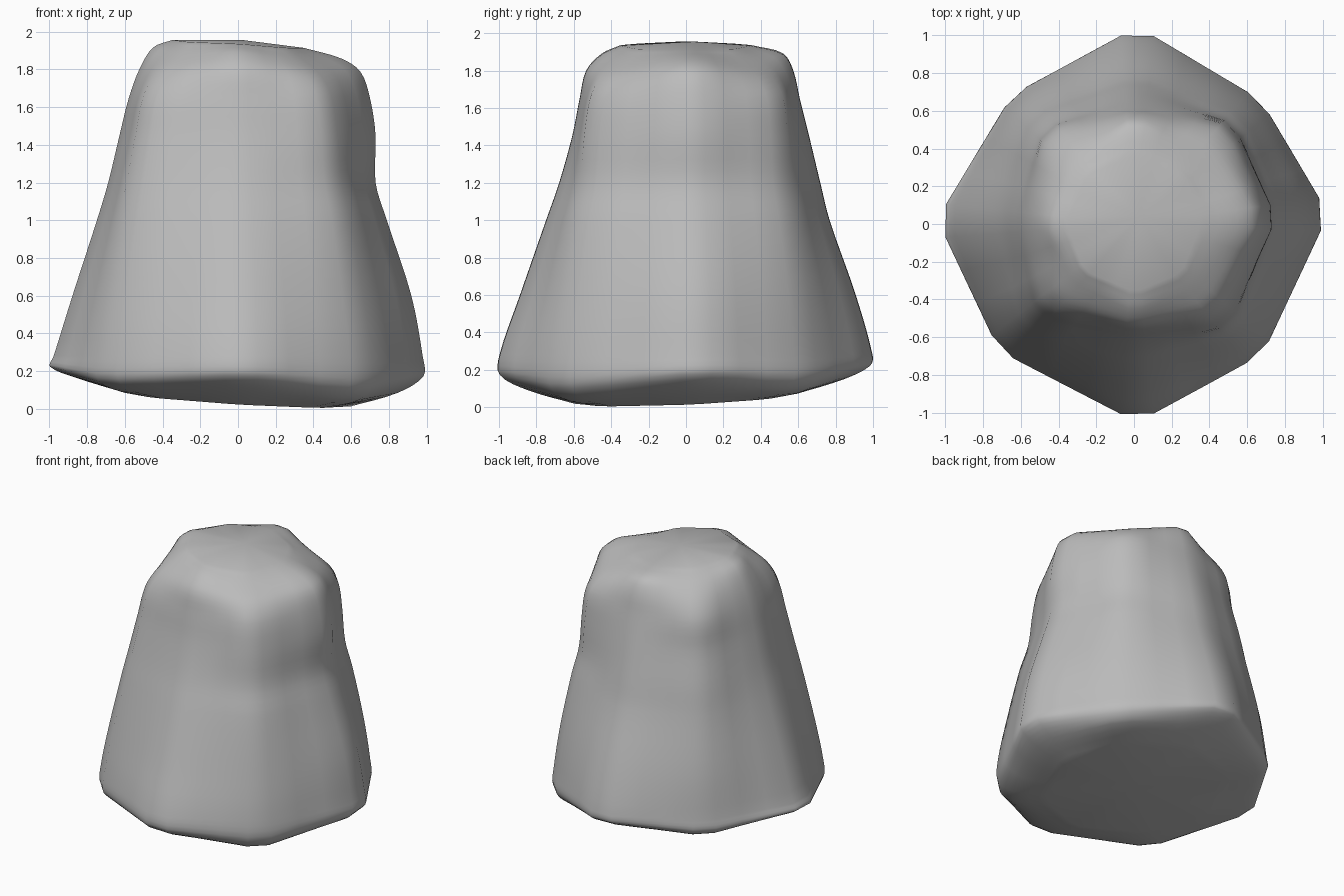
import bpy, bmesh
from math import sin, cos, radians
from mathutils import Vector

if "Cube" in bpy.data.objects:
    bpy.data.objects.remove(bpy.data.objects["Cube"])

stone = bpy.data.materials.new("stone grey")
stone.use_nodes = True
colour = (0.5, 0.5, 0.5, 1)
stone.diffuse_color = colour
stone.node_tree.nodes["Principled BSDF"].inputs["Base Color"].default_value = colour

# Directions of the eight blunt ridges, counter-clockwise from +x
ANGLES = (3, 44, 89, 133, 179, 223, 271, 314)
RIDGE_HALF = 5    # half width of a blunt ridge, in degrees
STEPS = 4         # smooth steps between two rings

# Each ring: height, tilt along x, tilt along y, drop of the diagonal ridges, radii
RINGS = (
    (.05, -.06, .045, 0, [.6] * 8),
    (.125, -.045, .035, .03, [.85] * 8),
    (.2, -.025, .025, .04, (.985, .92, .99, .92, 1, .95, 1, .94)),
    (.28, 0, 0, 0, (.98, .915, 1, .915, .98, .95, 1, .94)),
    (.6, 0, 0, 0, (.92, .87, .91, .87, .88, .89, .89, .88)),
    (1, 0, 0, 0, (.79, .79, .77, .78, .75, .8, .75, .79)),
    (1.2, 0, 0, 0, (.73, .74, .72, .74, .69, .75, .68, .73)),
    (1.45, 0, 0, 0, (.73, .72, .66, .68, .63, .69, .61, .7)),
    (1.65, 0, 0, 0, (.7, .69, .61, .65, .58, .64, .57, .66)),
    (1.8, -.02, 0, .03, (.65, .61, .575, .58, .52, .56, .535, .59)),
    (1.89, -.06, 0, .03, (.55, .49, .52, .47, .45, .44, .45, .48)),
    (1.935, -.06, 0, .005, [.35] * 8),
)


def ring_points(z, tilt_x, tilt_y, drop, radii):
    """Blunt ridges joined by flat facets."""
    ends = []
    for i, (angle, r) in enumerate(zip(ANGLES, radii)):
        for side in (-RIDGE_HALF, RIDGE_HALF):
            a = radians(angle + side)
            x, y = r * cos(a), r * sin(a)
            ends.append(Vector((x, y, z + tilt_x * x + tilt_y * y - drop * (i % 2))))
    points = []
    for i in range(0, len(ends), 2):
        start, end = ends[i + 1], ends[(i + 2) % len(ends)]
        points += [ends[i], start, start.lerp(end, 1 / 3), start.lerp(end, 2 / 3)]
    return points


def spline(a, b, c, d, t):
    """Smooth curve from b to c, weighted by the spacing of its neighbours."""
    gap = (c - b).length
    out = (c - a) * gap / ((b - a).length + gap or 1)
    into = (d - b) * gap / ((d - c).length + gap or 1)
    s = 1 - t
    return (b * (1 + 2 * t) * s * s + out * t * s * s
            + c * (3 - 2 * t) * t * t - into * t * t * s)


# Rock body: smooth curves run up through the rings
rings = [ring_points(*ring) for ring in RINGS]
last = len(rings) - 1
count = len(rings[0])
bm = bmesh.new()
loops = []
for k in range(last):
    before, after = rings[max(k - 1, 0)], rings[min(k + 2, last)]
    for step in range(STEPS):
        loops.append([bm.verts.new(spline(*points, step / STEPS))
                      for points in zip(before, rings[k], rings[k + 1], after)])
loops.append([bm.verts.new(p) for p in rings[last]])

for low, high in zip(loops, loops[1:]):
    for i in range(count):
        j = (i + 1) % count
        bm.faces.new((low[i], low[j], high[j], high[i]))

# Underside and crown close to a centre point
under = bm.verts.new((0, 0, .06))
crown = bm.verts.new((.03, .04, 1.955))
for i in range(count):
    j = (i + 1) % count
    bm.faces.new((under, loops[0][j], loops[0][i]))
    bm.faces.new((crown, loops[-1][i], loops[-1][j]))

mesh = bpy.data.meshes.new("rock")
bm.to_mesh(mesh)
bm.free()
mesh.materials.append(stone)
rock = bpy.data.objects.new("rock", mesh)
bpy.context.collection.objects.link(rock)
bpy.context.view_layer.objects.active = rock
rock.select_set(True)
bpy.ops.object.shade_smooth()
